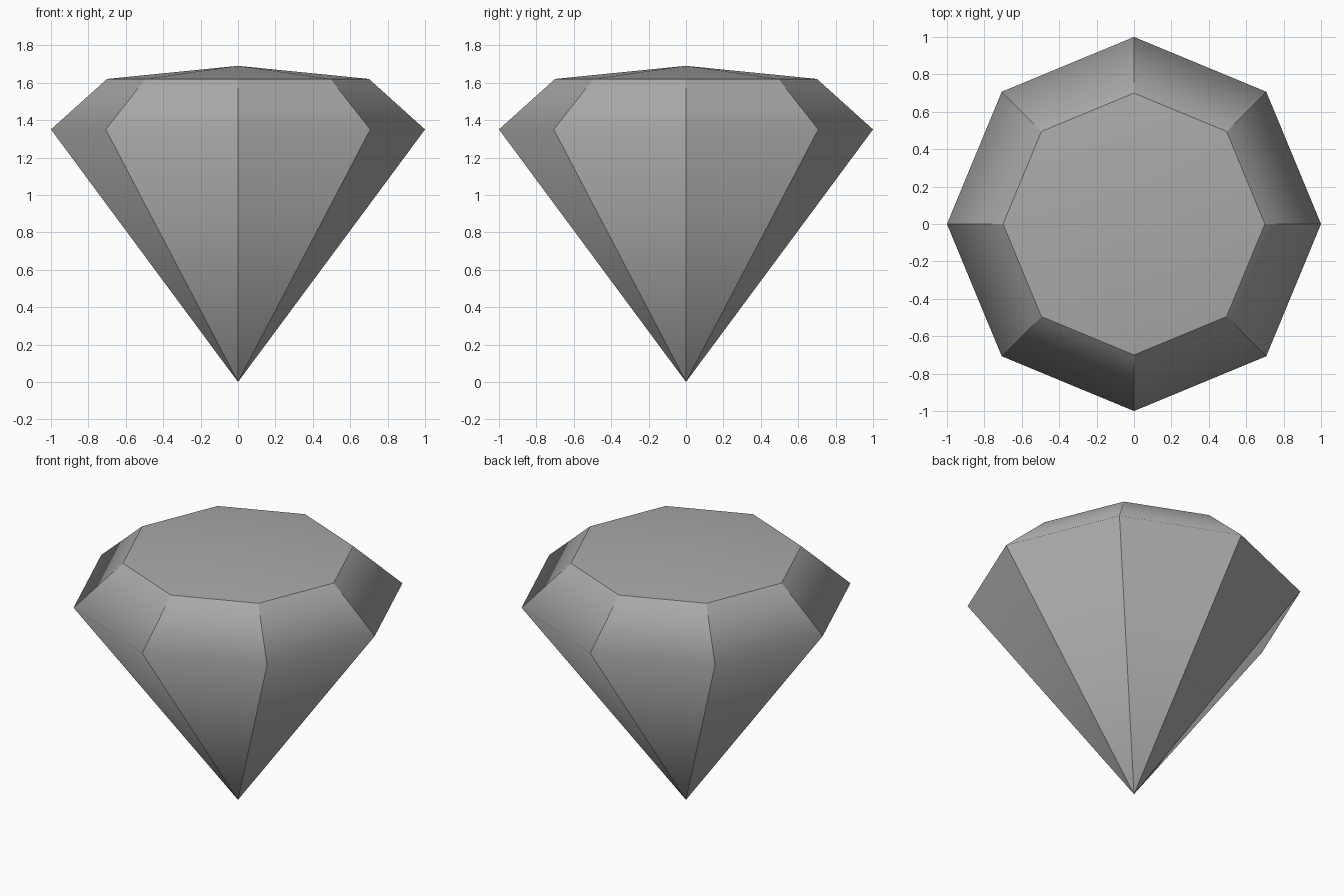
import bpy, bmesh, math

if "Cube" in bpy.data.objects:
    bpy.data.objects.remove(bpy.data.objects["Cube"])

SIDES = 8

grey = bpy.data.materials.new("stone grey")
grey.diffuse_color = (0.4, 0.4, 0.4, 1)
grey.use_nodes = True
grey.node_tree.nodes["Principled BSDF"].inputs["Base Color"].default_value = grey.diffuse_color

bm = bmesh.new()


def ring(radius, z):
    """Regular octagon of vertices with corners on the axes."""
    return [bm.verts.new((radius * math.cos(i * math.tau / SIDES),
                          radius * math.sin(i * math.tau / SIDES), z))
            for i in range(SIDES)]


tip = bm.verts.new((0, 0, 0))
girdle = ring(1.0, 1.35)
table = ring(0.7, 1.62)
peak = bm.verts.new((0, 0, 1.69))

for i in range(SIDES):
    j = (i + 1) % SIDES
    bm.faces.new((tip, girdle[j], girdle[i]))                 # lower facet
    bm.faces.new((girdle[i], girdle[j], table[j], table[i]))  # crown facet
    bm.faces.new((table[i], table[j], peak))                  # shallow top

# Smooth across the girdle and over the top, sharp between facets
for f in bm.faces:
    f.smooth = True
for i in range(SIDES):
    j = (i + 1) % SIDES
    for pair in ((tip, girdle[i]), (girdle[i], table[i]), (table[i], table[j])):
        bm.edges.get(pair).smooth = False

mesh = bpy.data.meshes.new("cut_gem")
bm.to_mesh(mesh)
bm.free()
mesh.materials.append(grey)
gem = bpy.data.objects.new("cut_gem", mesh)
bpy.context.collection.objects.link(gem)
